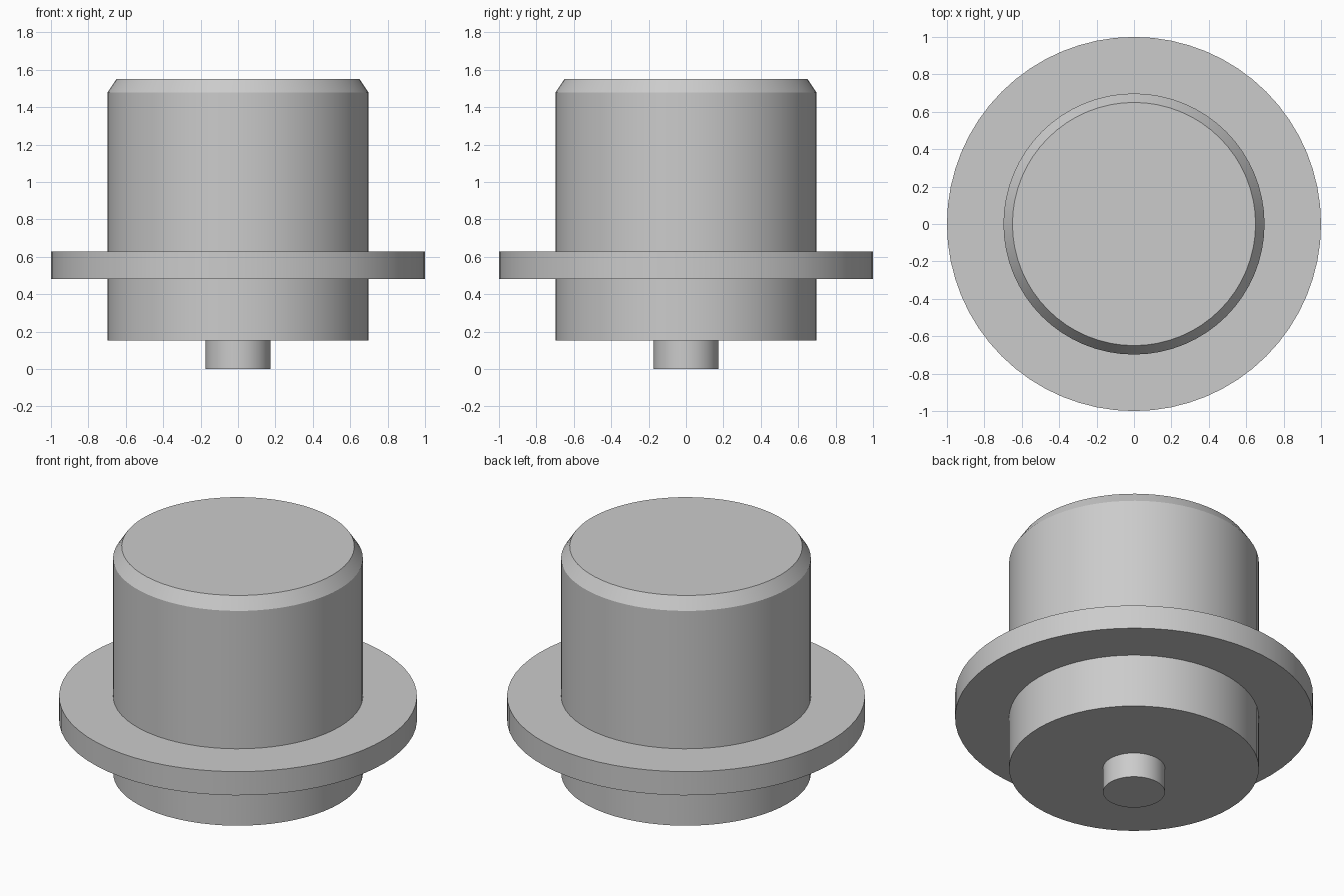
import bpy
import bmesh
import math

SIDES = 64

cube = bpy.data.objects.get("Cube")
if cube:
    bpy.data.objects.remove(cube, do_unlink=True)

# One plain grey for the whole model
grey = bpy.data.materials.new("light_grey")
grey.use_nodes = True
colour = (0.6, 0.6, 0.6, 1)
grey.diffuse_color = colour
grey.node_tree.nodes["Principled BSDF"].inputs["Base Color"].default_value = colour


def turned_part(name, profile):
    """Closed solid turned around z from (radius, height) pairs, bottom to top."""
    bm = bmesh.new()
    rings = []
    for radius, height in profile:
        ring = bmesh.ops.create_circle(bm, segments=SIDES, radius=radius)["verts"]
        for vert in ring:
            vert.co.z = height
        rings.append(ring)
    for low, high in zip(rings, rings[1:]):
        for i in range(SIDES):
            j = (i + 1) % SIDES
            bm.faces.new((low[i], low[j], high[j], high[i]))
    bm.faces.new(rings[0])
    bm.faces.new(rings[-1])
    bmesh.ops.recalc_face_normals(bm, faces=bm.faces)
    mesh = bpy.data.meshes.new(name)
    bm.to_mesh(mesh)
    bm.free()
    mesh.materials.append(grey)
    part = bpy.data.objects.new(name, mesh)
    bpy.context.collection.objects.link(part)

    # Smooth walls, sharp rims
    bpy.ops.object.select_all(action="DESELECT")
    part.select_set(True)
    bpy.context.view_layer.objects.active = part
    bpy.ops.object.shade_smooth_by_angle(angle=math.radians(30))
    return part


# Small pin under the body, set slightly into it
turned_part("bottom_pin", [(0.173, 0), (0.173, 0.2)])

# Main cylinder with a chamfered top rim
turned_part("body", [(0.698, 0.153), (0.698, 1.477), (0.65, 1.55)])

# Wide flange around the body
turned_part("flange", [(1, 0.481), (1, 0.627)])
